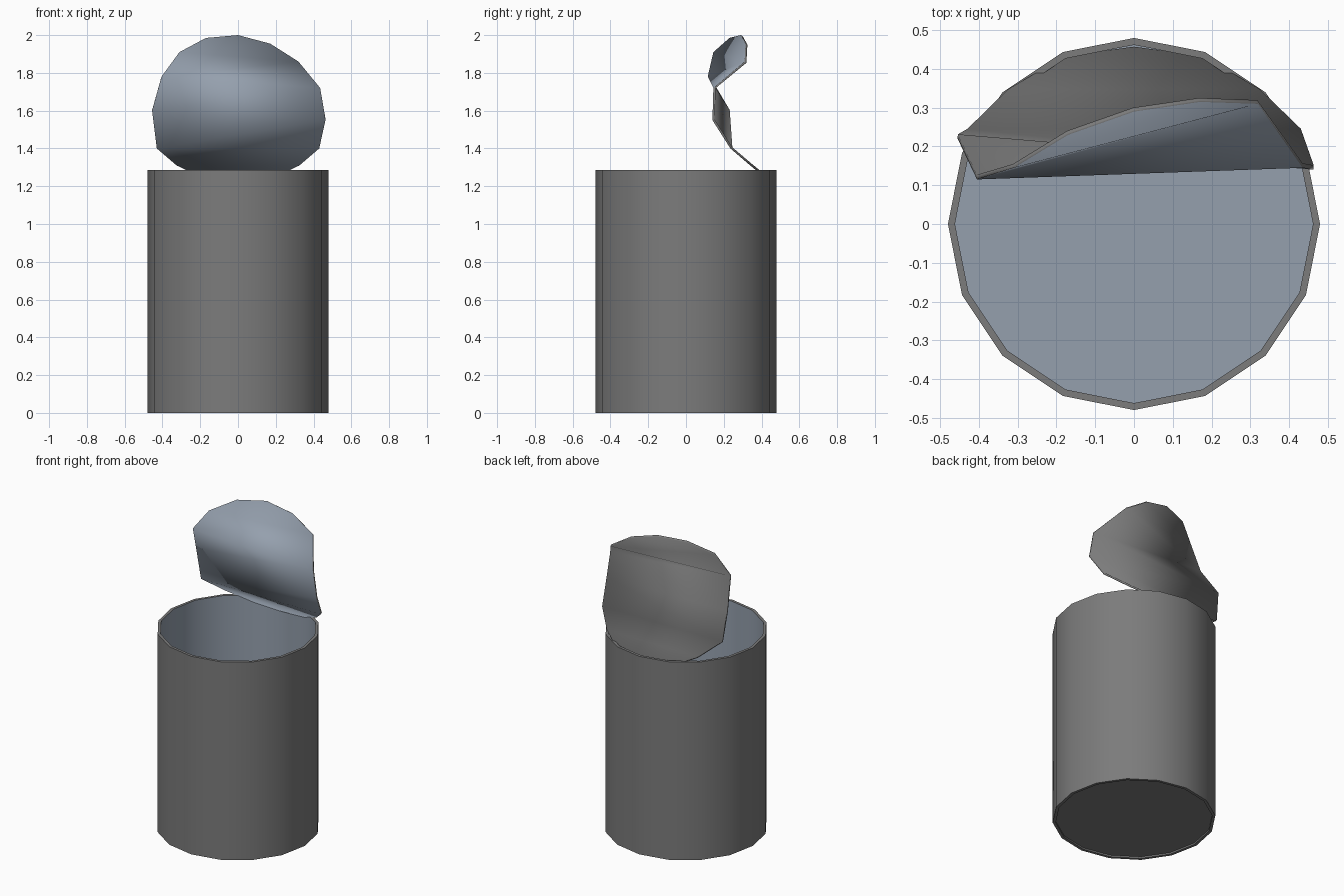
import bpy, bmesh, math
from mathutils import Vector

if "Cube" in bpy.data.objects:
    bpy.data.objects.remove(bpy.data.objects["Cube"])

def material(name, rgb):
    m = bpy.data.materials.new(name)
    m.diffuse_color = (*rgb, 1)
    m.use_nodes = True
    m.node_tree.nodes["Principled BSDF"].inputs["Base Color"].default_value = m.diffuse_color
    return m

OUTER = material("dull grey outside", (0.20, 0.20, 0.20))
INNER = material("blue grey inside", (0.30, 0.35, 0.42))

def finish(bm, name, angle):
    me = bpy.data.meshes.new(name)
    bm.to_mesh(me)
    bm.free()
    ob = bpy.data.objects.new(name, me)
    bpy.context.collection.objects.link(ob)
    me.materials.append(OUTER)
    me.materials.append(INNER)
    bpy.ops.object.select_all(action='DESELECT')
    ob.select_set(True)
    bpy.context.view_layer.objects.active = ob
    bpy.ops.object.shade_smooth_by_angle(angle=math.radians(angle))
    return ob

# Can body: 16-sided rings running from the underside, round the rim, to the floor
N, H, R, T = 16, 1.285, 0.48, 0.018
profile = [(R - T, 0.01), (R - T, 0), (R, 0), (R, H), (R - T, H), (R - T, 0.025)]
bm = bmesh.new()
rings = [[bm.verts.new((r * math.cos(i * math.tau / N), r * math.sin(i * math.tau / N), z))
          for i in range(N)] for r, z in profile]
for k in range(len(rings) - 1):
    a, b = rings[k], rings[k + 1]
    for i in range(N):
        j = (i + 1) % N
        f = bm.faces.new((a[i], a[j], b[j], b[i]))
        f.material_index = 1 if k == 4 else 0
bm.faces.new(rings[0][::-1])
bm.faces.new(rings[-1]).material_index = 1
finish(bm, "can_body", 40)

# Lid: bent disc, as left/right pairs of rim points from the hinge to the tip
rows = [((-.18, .425, 1.24), (.18, .425, 1.24)),
        ((-.325, .34, 1.31), (.325, .34, 1.31)),
        ((-.43, .235, 1.40), (.43, .235, 1.40)),
        ((-.455, .22, 1.60), (.463, .14, 1.55)),
        ((-.405, .115, 1.78), (.435, .145, 1.72)),
        ((-.31, .145, 1.91), (.32, .31, 1.86)),
        ((-.17, .23, 1.985), (.17, .315, 1.955))]
bm = bmesh.new()
hinge = bm.verts.new((0, .45, 1.22))
tip = bm.verts.new((0, .29, 2.0))
pairs = [[bm.verts.new(p) for p in row] for row in rows]
bm.faces.new((hinge, pairs[0][1], pairs[0][0]))
for (l0, r0), (l1, r1) in zip(pairs, pairs[1:]):
    bm.faces.new((l0, r0, r1, l1))
bm.faces.new((*pairs[-1], tip))
bm.normal_update()
if sum((f.normal.y for f in bm.faces)) > 0:
    bmesh.ops.reverse_faces(bm, faces=bm.faces[:])
for f in bm.faces:
    f.material_index = 1
lid = finish(bm, "bent_lid", 75)

# Sheet thickness behind the lid, with a grey back and edge
s = lid.modifiers.new("thickness", 'SOLIDIFY')
s.thickness = 0.012
s.offset = -1
s.material_offset = -1
s.material_offset_rim = -1
# Keep the smoothing after the thickness is added
if lid.modifiers[0] != s:
    bpy.ops.object.modifier_move_to_index(modifier=s.name, index=0)
